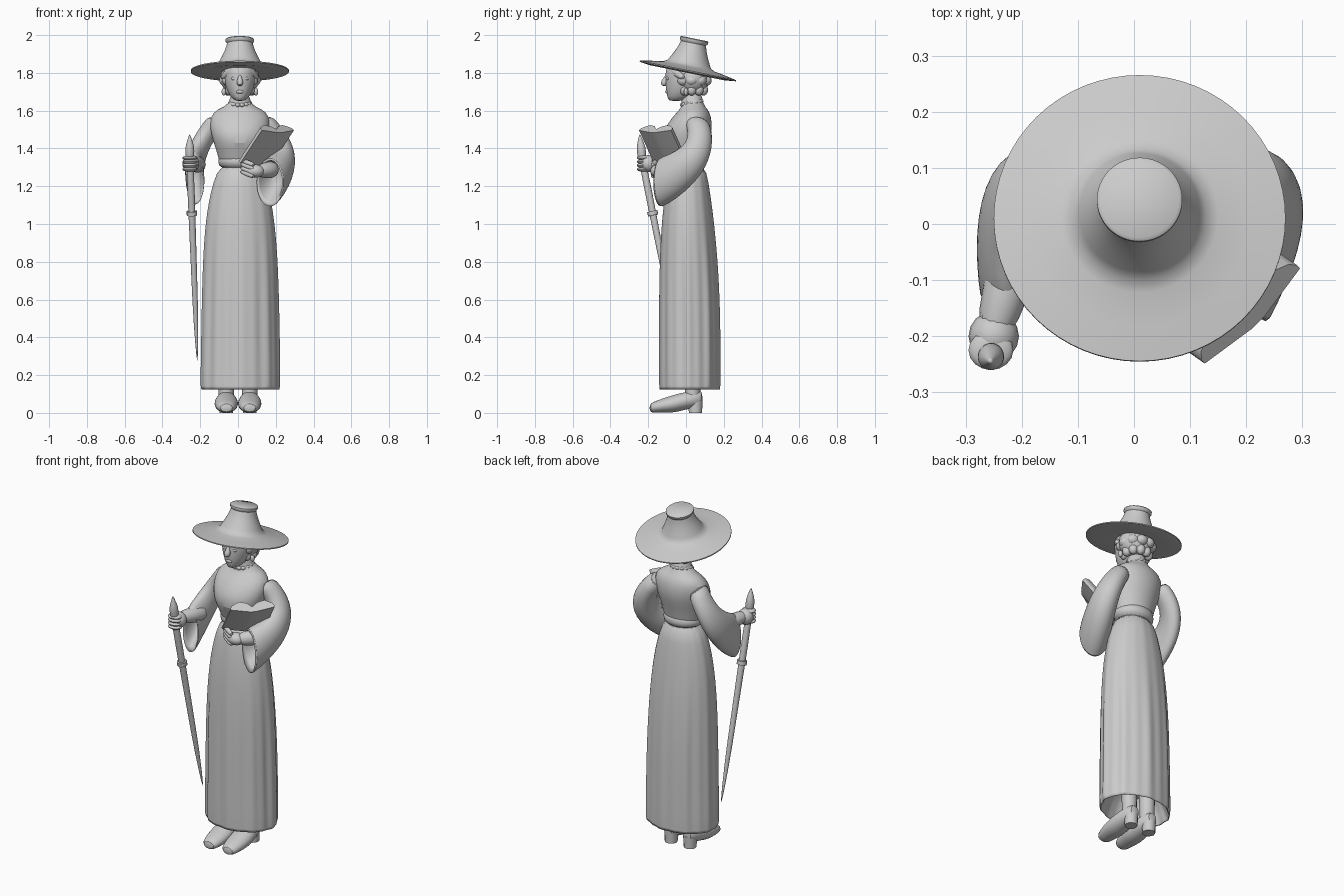
import bpy, bmesh, math
from mathutils import Vector, Matrix

if "Cube" in bpy.data.objects:
    bpy.data.objects.remove(bpy.data.objects["Cube"])

GREY = (0.6, 0.6, 0.6, 1)
stone = bpy.data.materials.new("grey_stone")
stone.use_nodes = True
stone.diffuse_color = GREY
stone.node_tree.nodes["Principled BSDF"].inputs["Base Color"].default_value = GREY
parts = []
middle = 0.01  # sideways centre of the body
sin, cos, pi, tau = math.sin, math.cos, math.pi, math.tau


def finish(name, bm, subdiv=0):
    bmesh.ops.recalc_face_normals(bm, faces=bm.faces)
    mesh = bpy.data.meshes.new(name)
    bm.to_mesh(mesh)
    bm.free()
    mesh.materials.append(stone)
    part = bpy.data.objects.new(name, mesh)
    bpy.context.collection.objects.link(part)
    if subdiv:
        rounding = part.modifiers.new("rounding", 'SUBSURF')
        rounding.levels = rounding.render_levels = subdiv
    parts.append(part)


def loft(name, rings, segments=24, subdiv=1, fold=None):
    """Skin a row of rings, each given as centre, half axis, half axis."""
    bm = bmesh.new()
    rows = []
    for index, (centre, u, v) in enumerate(rings):
        row = []
        for k in range(segments):
            angle = tau * k / segments
            scale = fold(angle, index) if fold else 1
            offset = Vector(u) * cos(angle) + Vector(v) * sin(angle)
            row.append(bm.verts.new(Vector(centre) + offset * scale))
        rows.append(row)
    for low, high in zip(rows, rows[1:]):
        for k in range(segments):
            bm.faces.new((low[k - 1], low[k], high[k], high[k - 1]))
    bm.faces.new(rows[0])
    bm.faces.new(rows[-1])
    finish(name, bm, subdiv)


def oval(z, width, front, back):
    """Level ring with a half width and its front and back limits."""
    centre = (middle, (front + back) / 2, z)
    return centre, (width, 0, 0), (0, (back - front) / 2, 0)


def tube(name, start, end, radii, subdiv=1):
    """Round rod with evenly spaced radii from start to end."""
    start, end = Vector(start), Vector(end)
    turn = (end - start).to_track_quat('Z', 'Y')
    u, v = turn @ Vector((1, 0, 0)), turn @ Vector((0, 1, 0))
    last = len(radii) - 1
    loft(name, [(start.lerp(end, i / last), u * r, v * r) for i, r in enumerate(radii)],
         segments=12, subdiv=subdiv)


def ball(name, centre, size):
    bm = bmesh.new()
    place = Matrix.Translation(centre) @ Matrix.Diagonal((*size, 1))
    bmesh.ops.create_uvsphere(bm, u_segments=16, v_segments=10, radius=1, matrix=place)
    finish(name, bm)


# Long skirt, gathered at the waist, with soft pleats and a hollow hem
skirt_steps = 12


def pleats(angle, index):
    depth = 0.01 + 0.03 * sin(pi * min(index / skirt_steps, 1))
    return 1 + depth * (cos(9 * angle) + cos(17 * angle + 1)) / 2


skirt = [oval(z=0.3, width=0.14, front=-0.09, back=0.12),
         oval(z=0.14, width=0.19, front=-0.13, back=0.17),
         oval(z=0.122, width=0.2, front=-0.135, back=0.175)]
for i in range(skirt_steps + 1):
    t = i / skirt_steps
    skirt.append(oval(z=0.122 + 1.2 * t, width=0.21 - 0.02 * t - 0.085 * t ** 6,
                      front=-0.14 + 0.06 * t ** 5, back=0.18 - 0.08 * t ** 3))
loft("skirt", skirt, segments=72, fold=pleats)

# Fitted bodice running up into the neck
loft("bodice", [
    oval(z=1.27, width=0.1, front=-0.07, back=0.09),
    oval(z=1.36, width=0.115, front=-0.085, back=0.1),
    oval(z=1.43, width=0.14, front=-0.13, back=0.12),
    oval(z=1.5, width=0.16, front=-0.12, back=0.14),
    oval(z=1.57, width=0.16, front=-0.07, back=0.135),
    oval(z=1.61, width=0.12, front=-0.03, back=0.115),
    oval(z=1.63, width=0.05, front=-0.02, back=0.09),
    oval(z=1.72, width=0.05, front=-0.03, back=0.08)])
loft("waistband", [oval(z=z, width=0.115, front=-0.088, back=0.105) for z in (1.29, 1.33, 1.38)])
for i in range(14):
    angle = tau * i / 14
    ball("collar_ruffle",
         (middle + 0.05 * cos(angle), 0.03 + 0.05 * sin(angle), 1.64 + 0.01 * sin(angle)),
         (0.014, 0.014, 0.012))

# Head and face
loft("head", [
    oval(z=1.65, width=0.02, front=-0.09, back=-0.02),
    oval(z=1.67, width=0.05, front=-0.1, back=0.04),
    oval(z=1.73, width=0.08, front=-0.11, back=0.09),
    oval(z=1.8, width=0.09, front=-0.11, back=0.1),
    oval(z=1.87, width=0.08, front=-0.1, back=0.09)])
tube("nose", (middle, -0.1, 1.79), (middle, -0.122, 1.73), (0.008, 0.012, 0.02, 0.012))
ball("lips", (middle, -0.1, 1.7), (0.02, 0.01, 0.01))
for side in (-1, 1):
    ball("eye", (middle + side * 0.03, -0.093, 1.77), (0.016, 0.01, 0.01))
    ball("earring", (middle + side * 0.085, 0, 1.7), (0.012, 0.012, 0.02))
    tube("fringe", (middle, -0.1, 1.84), (middle + side * 0.1, -0.01, 1.77), (0.01, 0.025, 0.025, 0.01))

# Hair: a soft cap with rows of curls round the sides and back
ball("hair_cap", (middle, 0.035, 1.77), (0.105, 0.09, 0.09))
for height, size in ((1.76, 0.035), (1.71, 0.025)):
    for i in range(8):
        angle = pi * (i / 5 - 0.2)
        reach = 0.04 + size
        ball("hair_curl", (middle + reach * cos(angle), 0.03 + reach * sin(angle), height),
             (size, size, 0.03))

# Tilted wide-brimmed hat with a waisted crown
tilt = Matrix.Rotation(-0.2, 3, 'X')
profile = [(0.08, 0), (0.2, -0.01), (0.26, -0.003), (0.26, 0.003), (0.2, 0.015), (0.14, 0.025)]
for i in range(7):
    t = i / 6
    profile.append((0.068 + 0.05 * (1 - t) ** 1.3, 0.035 + 0.115 * t))
profile += [(0.076, 0.16), (0.076, 0.17), (0.07, 0.175)]
loft("hat", [(Vector((middle, middle, 1.81)) + tilt @ Vector((0, 0, h)),
              tilt @ Vector((r, 0, 0)), tilt @ Vector((0, r, 0))) for r, h in profile],
     segments=64, subdiv=0)


# Bell sleeves: curved round the elbow, hanging lower towards the open cuff
def sleeve(name, shoulder, elbow, cuff, flare):
    shoulder, elbow, cuff = Vector(shoulder), Vector(elbow), Vector(cuff)
    steps = [(i / 8, 1) for i in range(9)] + [(1, 0.85), (0.75, 0.6)]
    rings = []
    for t, shrink in steps:
        upper, lower = shoulder.lerp(elbow, t), elbow.lerp(cuff, t)
        turn = t * pi / 2
        hang = Vector((0, cos(turn), -sin(turn)))
        across = (lower - upper).cross(hang).normalized()
        rings.append((upper.lerp(lower, t), across * (0.05 + flare * t) * shrink,
                      hang * (0.065 + 0.07 * t * t) * shrink))
    loft(name, rings)


sleeve("left_sleeve", (0.13, 0.055, 1.55), (0.32, 0.14, 1.35), (0.165, -0.14, 1.215), flare=0.035)
sleeve("right_sleeve", (-0.11, 0.055, 1.55), (-0.26, 0.14, 1.37), (-0.225, -0.13, 1.225), flare=0)

# Forearms and hands
tube("right_forearm", (-0.2, -0.02, 1.31), (-0.255, -0.21, 1.33), (0.05, 0.045, 0.032))
ball("right_palm", (-0.25, -0.2, 1.32), (0.045, 0.045, 0.045))
tube("left_forearm", (0.2, -0.06, 1.29), (0.1, -0.16, 1.28), (0.05, 0.045, 0.032))
ball("left_palm", (0.09, -0.15, 1.28), (0.05, 0.04, 0.035))
for i in range(4):
    rise = 0.02 * i
    ball("right_finger", (-0.255, -0.225, 1.29 + rise), (0.04, 0.035, 0.014))
    tube("left_finger", (0.09, -0.18, 1.25 + rise), (0.01, -0.15, 1.28 + rise), (0.012, 0.015, 0.01))

# Walking staff with a ring and a carved tip
grip, foot = Vector((-0.256, -0.24, 1.38)), Vector((-0.215, -0.02, 0.265))
tube("staff", grip, foot, (0.02, 0.02, 0.018, 0.016, 0.014, 0.003))
tube("staff_ring", grip.lerp(foot, 0.28), grip.lerp(foot, 0.3), (0.028, 0.028), subdiv=0)
tube("staff_tip", (-0.256, -0.245, 1.475), grip.lerp(foot, 0.04), (0.003, 0.014, 0.026, 0.024, 0.022))

# Open book: a mirrored cross-section extruded along the page height
across = Vector((1, 1, 0)).normalized()
up = Vector((0.65, -0.45, 1)).normalized()
outward = across.cross(up).normalized()
half = [(0.03, -0.035), (0.07, -0.045), (0.11, -0.025), (0.12, -0.01), (0.12, 0), (0.015, 0.02)]
section = [(0, -0.01)] + half + [(-a, b) for a, b in reversed(half)]
bottom = Vector((0.155, -0.125, 1.41)) - up * 0.11
bm = bmesh.new()
page = bm.faces.new([bm.verts.new(bottom + across * a + outward * b) for a, b in section])
swept = bmesh.ops.extrude_face_region(bm, geom=[page])["geom"]
bmesh.ops.translate(bm, vec=up * 0.22, verts=[v for v in swept if isinstance(v, bmesh.types.BMVert)])
finish("book", bm)

# Heeled shoes with ankles
for side, x in (("right", -0.062), ("left", 0.062)):
    rings = []
    for i in range(8):
        t = i / 7
        top, sole = 0.05 + 0.07 * sin(t * pi / 2), 0.07 * max(0, t - 0.45)
        width = 0.064 * sin(pi * (0.2 + 0.65 * t))
        rings.append(((x, -0.195 + 0.285 * t, (top + sole) / 2), (width, 0, 0), (0, 0, (top - sole) / 2)))
    loft(side + "_shoe", rings, segments=16)
    tube(side + "_heel", (x, 0.05, 0), (x, 0.05, 0.07), (0.035, 0.038), subdiv=0)
    tube(side + "_ankle", (x, 0.035, 0.08), (x, 0.035, 0.31), (0.04, 0.045), subdiv=0)

# Smooth shading with crisp edges kept
bpy.ops.object.select_all(action='DESELECT')
for part in parts:
    part.select_set(True)
bpy.context.view_layer.objects.active = parts[0]
bpy.ops.object.shade_smooth_by_angle(angle=math.radians(40))
